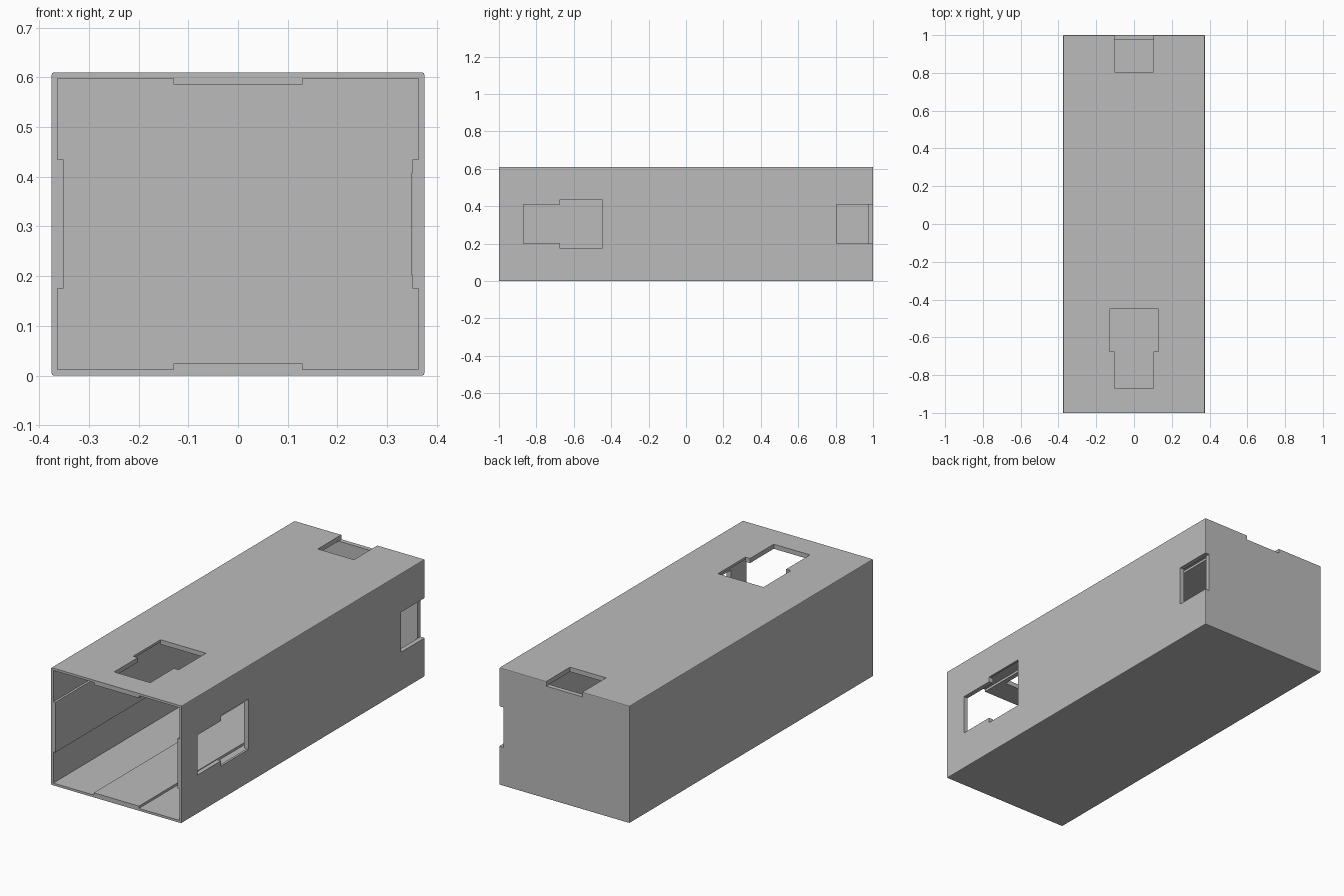
import bpy
import bmesh
from mathutils import Vector

HALF_W, HEIGHT, HALF_L = 0.375, 0.61, 1.0
MID = HEIGHT / 2
WALL, PAD, PAD_HALF = 0.012, 0.024, 0.13

cube = bpy.data.objects.get("Cube")
if cube:
    bpy.data.objects.remove(cube, do_unlink=True)

grey = bpy.data.materials.new("plain grey")
grey.use_nodes = True
colour = (0.5, 0.5, 0.5, 1)
grey.diffuse_color = colour
grey.node_tree.nodes["Principled BSDF"].inputs["Base Color"].default_value = colour


def prism(name, outline, place, start, end):
    """Extrude a 2D outline from start to end; place maps (u, v, depth) to space."""
    bm = bmesh.new()
    face = bm.faces.new([bm.verts.new(place(u, v, start)) for u, v in outline])
    shift = Vector(place(0, 0, end)) - Vector(place(0, 0, start))
    new = bmesh.ops.extrude_face_region(bm, geom=[face])["geom"]
    bmesh.ops.translate(bm, vec=shift, verts=[g for g in new if isinstance(g, bmesh.types.BMVert)])
    bmesh.ops.recalc_face_normals(bm, faces=bm.faces)
    mesh = bpy.data.meshes.new(name)
    bm.to_mesh(mesh)
    bm.free()
    mesh.materials.append(grey)
    obj = bpy.data.objects.new(name, mesh)
    bpy.context.collection.objects.link(obj)
    return obj


def along_y(u, v, d):
    return (u, d, MID + v)


def on_top(u, v, d):
    return (u, v, HEIGHT - d)


def on_side(u, v, d):
    return (HALF_W - d, v, MID + u)


def apply(obj, mod):
    bpy.context.view_layer.objects.active = obj
    bpy.ops.object.modifier_apply(modifier=mod.name)


def cut(obj, cutter):
    cutter.hide_render = True
    mod = obj.modifiers.new("cut", 'BOOLEAN')
    mod.operation, mod.solver, mod.object = 'DIFFERENCE', 'EXACT', cutter
    apply(obj, mod)
    bpy.data.objects.remove(cutter, do_unlink=True)


# Outer sleeve with finely eased edges, sharp at the open front
sleeve = prism("box_sleeve", [(-HALF_W, -MID), (HALF_W, -MID), (HALF_W, MID), (-HALF_W, MID)],
               along_y, -HALF_L, HALF_L)
bm = bmesh.new()
bm.from_mesh(sleeve.data)
edges = [e for e in bm.edges if max(v.co.y for v in e.verts) > 0]
bmesh.ops.bevel(bm, geom=edges, offset=0.004, segments=2, profile=0.5, affect='EDGES')
bm.to_mesh(sleeve.data)
bm.free()

# Cavity whose walls thicken into a raised strip along the middle of each side
w, h = HALF_W - WALL, MID - WALL
pw, ph = HALF_W - PAD, MID - PAD
quarter = [(pw, PAD_HALF), (w, PAD_HALF), (w, h), (PAD_HALF, h), (PAD_HALF, ph)]
outline = (quarter + [(-x, z) for x, z in reversed(quarter)]
           + [(-x, -z) for x, z in quarter] + [(x, -z) for x, z in reversed(quarter)])
cut(sleeve, prism("cavity_cutter", outline, along_y, -HALF_L - 0.1, HALF_L - PAD))

# Stepped window and rear corner notch, on the top and on the left side
wide, narrow = PAD_HALF + 0.001, 0.104
window_half = [(narrow, -0.87), (narrow, -0.675), (wide, -0.675), (wide, -0.45)]
window = window_half + [(-u, v) for u, v in reversed(window_half)]
notch = [(narrow, 0.805), (narrow, 1.1), (-narrow, 1.1), (-narrow, 0.805)]
for place in (on_top, on_side):
    for shape in (window, notch):
        cut(sleeve, prism("opening_cutter", shape, place, -0.05, PAD + 0.0005))
